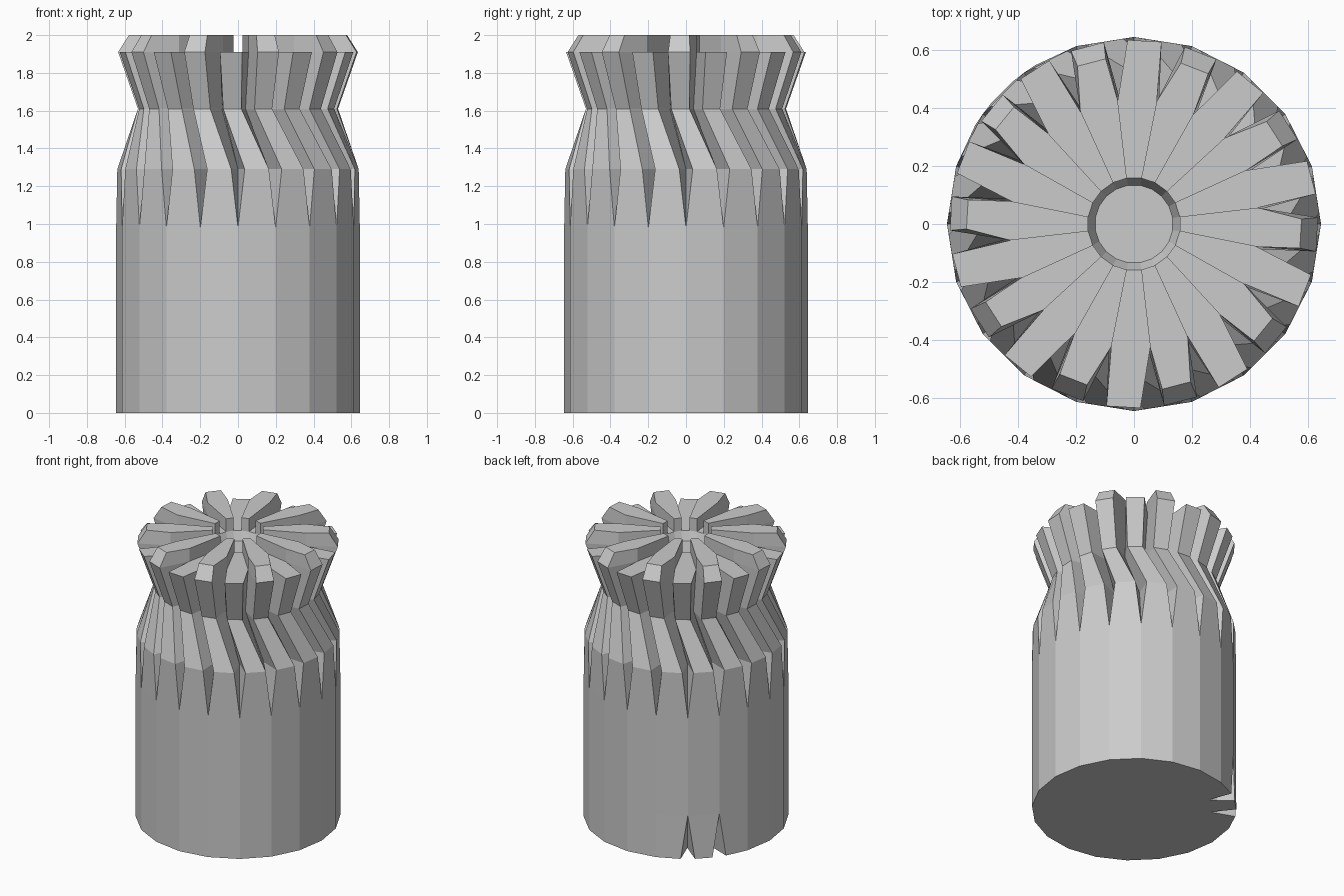
import bpy, bmesh
from math import cos, sin, radians

if "Cube" in bpy.data.objects:
    bpy.data.objects.remove(bpy.data.objects["Cube"])

N = 20
STEP = 360 / N
bm = bmesh.new()


def pt(r, ang, z):
    return (r * cos(radians(ang)), r * sin(radians(ang)), z)


def face(*pts):
    # drop repeated neighbours so collapsed folds become triangles
    keep = []
    for p in pts:
        if all(sum((a - b) ** 2 for a, b in zip(p, q)) > 1e-9 for q in keep):
            keep.append(p)
    if len(keep) > 2:
        bm.faces.new([bm.verts.new(p) for p in keep])


# levels: z, fold radius, fold half angle, fold twist, valley radius, valley twist
LEVELS = [
    (0.00, 0.645, 9.0, 9.0, 0.645, 9.0),
    (0.30, 0.645, 9.0, 9.0, 0.645, 9.0),
    (0.98, 0.645, 9.0, 9.0, 0.645, 9.0),
    (1.29, 0.64, 5.8, 9.0, 0.50, 9.0),
    (1.61, 0.53, 5.2, -3.3, 0.40, -3.3),
    (1.91, 0.635, 5.3, -3.3, 0.43, -1.5),
]
NOTCHES = (6, 7)     # two small pleats in the bottom rim, back left


def ring(level):
    z, r, half, twist, rv, tv = LEVELS[level]
    out = []
    for k in range(N):
        hl = hr = half
        v = rv
        if level == 0:
            hl = 5 if (k - 1) in NOTCHES else half
            hr = 5 if k in NOTCHES else half
            v = 0.48 if k in NOTCHES else rv
        c = STEP * k + twist
        out += [pt(r, c - hl, z), pt(r, c + hr, z), pt(v, STEP * k + tv + STEP / 2, z)]
    return out


# bag wall with pleats
rings = [ring(i) for i in range(len(LEVELS))]
for lo, hi in zip(rings, rings[1:]):
    for i in range(3 * N):
        j = (i + 1) % (3 * N)
        face(lo[i], lo[j], hi[j], hi[i])
face(*reversed(rings[0]))

# gathered top: alternating low and raised pleats around a small hole
rim = rings[-1]
ZL, ZH, ZF = 1.91, 2.0, 1.85
for k in range(N):
    a = STEP * k
    L, R, V, P = rim[3 * k], rim[3 * k + 1], rim[3 * k + 2], rim[3 * k - 1]
    il, ir = pt(0.16, a - 9, ZL), pt(0.16, a + 9, ZL)
    fl, fr = pt(0.135, a - 9, ZF), pt(0.135, a + 9, ZF)
    face(fl, fr, ir, il)
    if k % 2:
        face(il, P, L, R, V, ir)
    else:
        def up(p):
            return (p[0], p[1], ZH)
        c = a - 3.3
        L2, R2 = pt(0.578, c - 5, ZH), pt(0.578, c + 5, ZH)
        face(up(il), up(P), L2, R2, up(V), up(ir))
        face(L, R, R2, L2)
        face(P, L, L2, up(P))
        face(R, V, up(V), R2)
        face(il, P, up(P), up(il))
        face(V, ir, up(ir), up(V))
        face(ir, il, up(il), up(ir))
face(*[pt(0.135, STEP * k - 9, ZF) for k in range(N)])

bmesh.ops.remove_doubles(bm, verts=bm.verts, dist=0.0005)
bmesh.ops.recalc_face_normals(bm, faces=bm.faces)
mesh = bpy.data.meshes.new("gathered_sack")
bm.to_mesh(mesh)
bm.free()
sack = bpy.data.objects.new("gathered_sack", mesh)
bpy.context.collection.objects.link(sack)
